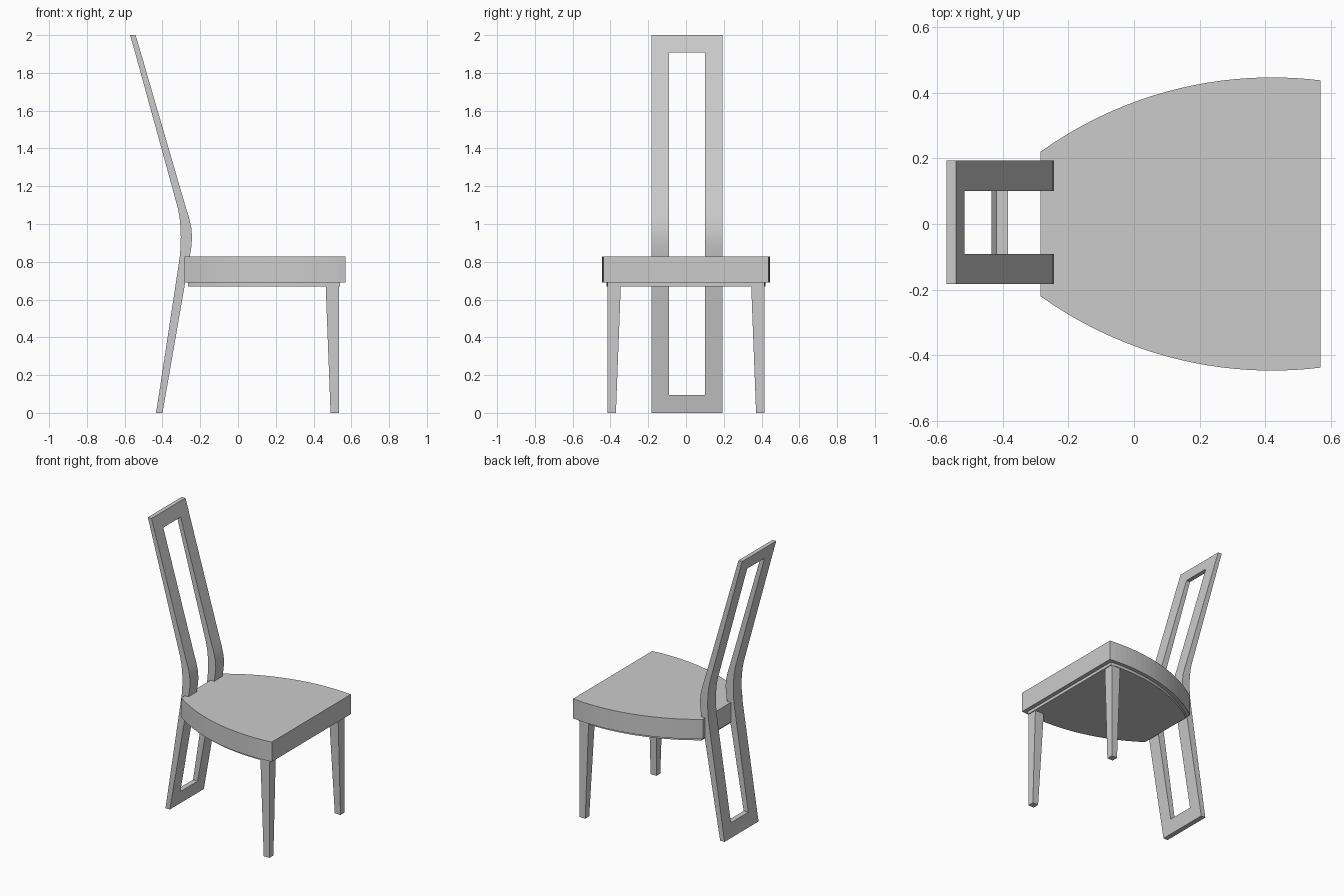
import bpy
import bmesh
from math import sqrt, radians

cube = bpy.data.objects.get("Cube")
if cube:
    bpy.data.objects.remove(cube, do_unlink=True)

# One plain grey for the whole chair
GREY = (0.6, 0.6, 0.6, 1)
grey = bpy.data.materials.new("plain_grey")
grey.diffuse_color = GREY
grey.use_nodes = True
grey.node_tree.nodes["Principled BSDF"].inputs["Base Color"].default_value = GREY


def finish(name, bm, smooth=False):
    bmesh.ops.recalc_face_normals(bm, faces=bm.faces)
    mesh = bpy.data.meshes.new(name)
    bm.to_mesh(mesh)
    bm.free()
    mesh.materials.append(grey)
    obj = bpy.data.objects.new(name, mesh)
    bpy.context.collection.objects.link(obj)
    if smooth:
        bpy.ops.object.select_all(action="DESELECT")
        obj.select_set(True)
        bpy.context.view_layer.objects.active = obj
        bpy.ops.object.shade_smooth_by_angle(angle=radians(30))
    return obj


def loft(name, bottom, top):
    """Closed solid between two rings with matching points."""
    bm = bmesh.new()
    low = [bm.verts.new(p) for p in bottom]
    high = [bm.verts.new(p) for p in top]
    bm.faces.new(low)
    bm.faces.new(high)
    for i in range(len(low)):
        k = (i + 1) % len(low)
        bm.faces.new((low[i], low[k], high[k], high[i]))
    return finish(name, bm)


def curved_slab(name, x_back, x_front, inset, z_low, z_high, steps=20):
    """Slab with a straight front and back and arc-shaped sides."""
    radius, widest_x, half_width = 1.21, 0.42, 0.446
    side = []
    for i in range(steps + 1):
        x = x_back + (x_front - x_back) * i / steps
        r = radius - inset
        y = sqrt(r * r - (x - widest_x) ** 2) + half_width - radius
        side.append((x, y))
    ring = side + [(x, -y) for x, y in reversed(side)]
    return loft(name, [(x, y, z_low) for x, y in ring],
                [(x, y, z_high) for x, y in ring])


# Seat and the thin apron beneath it
curved_slab("seat", -0.284, 0.568, 0, 0.69, 0.828)
curved_slab("apron", -0.264, 0.54, 0.025, 0.67, 0.69)


# Front legs, tapering on their inner faces
def square(size, side, z):
    x, y = 0.534, 0.415
    return [(x, side * y, z), (x - size, side * y, z),
            (x - size, side * (y - size), z), (x, side * (y - size), z)]


for side, label in ((1, "left"), (-1, "right")):
    loft("front_leg_" + label, square(0.044, side, 0), square(0.07, side, 0.68))

# Bent back frame with one long opening: height, rear x, front x
profile = [
    (0, -0.434, -0.4), (0.095, -0.419, -0.383), (0.78, -0.315, -0.264),
    (0.83, -0.308, -0.255), (0.88, -0.304, -0.247), (0.93, -0.303, -0.243),
    (0.98, -0.304, -0.247), (1.04, -0.31, -0.261), (1.09, -0.32, -0.277),
    (1.908, -0.545, -0.515), (2, -0.571, -0.542),
]
columns = [0.005 + y for y in (-0.188, -0.096, 0.096, 0.188)]
rows = len(profile) - 1
cells = {(i, j) for i in range(rows) for j in range(3)
         if j != 1 or i in (0, rows - 1)}

bm = bmesh.new()
rear = [[bm.verts.new((b, y, z)) for y in columns] for z, b, f in profile]
front = [[bm.verts.new((f, y, z)) for y in columns] for z, b, f in profile]
for i, j in cells:
    corners = [(i, j), (i, j + 1), (i + 1, j + 1), (i + 1, j)]
    neighbours = [(i - 1, j), (i, j + 1), (i + 1, j), (i, j - 1)]
    for sheet in (rear, front):
        bm.faces.new([sheet[r][c] for r, c in corners])
    for k, cell in enumerate(neighbours):
        if cell not in cells:
            (r, c), (s, d) = corners[k], corners[(k + 1) % 4]
            bm.faces.new((rear[r][c], rear[s][d], front[s][d], front[r][c]))
loose = [v for v in bm.verts if not v.link_faces]
bmesh.ops.delete(bm, geom=loose, context="VERTS")
finish("back_frame", bm, smooth=True)
